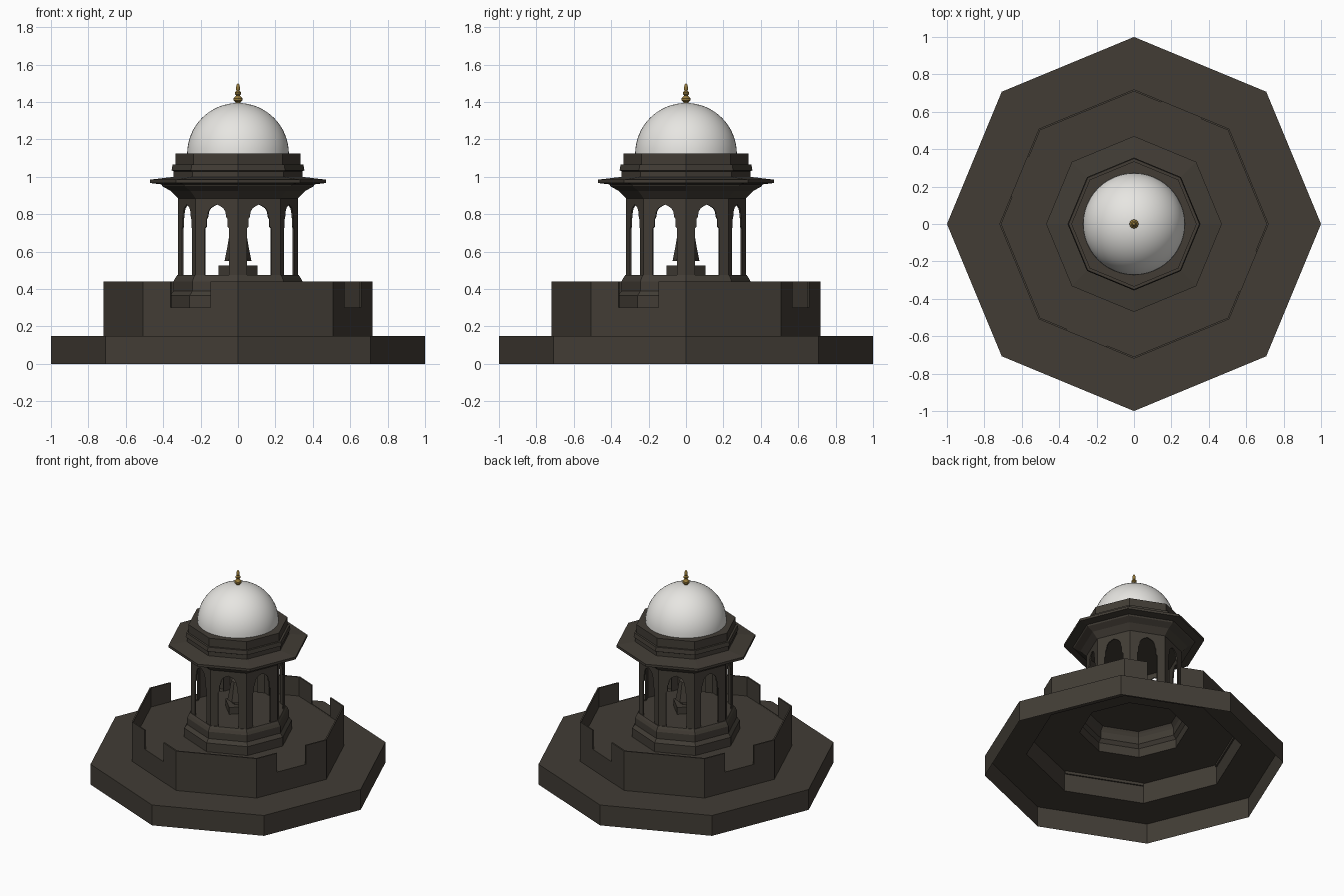
import bpy, bmesh, math

if "Cube" in bpy.data.objects:
    bpy.data.objects.remove(bpy.data.objects["Cube"])

def material(name, rgb):
    m = bpy.data.materials.new(name)
    m.diffuse_color = (*rgb, 1)
    m.use_nodes = True
    m.node_tree.nodes["Principled BSDF"].inputs["Base Color"].default_value = m.diffuse_color
    return m

STONE = material("dark_stone", (0.054, 0.046, 0.036))
WHITE = material("white_marble", (0.80, 0.79, 0.76))
GOLD = material("gold", (0.30, 0.19, 0.04))

def finish(bm, name, mat, smooth=False):
    bmesh.ops.remove_doubles(bm, verts=bm.verts, dist=0.0002)
    me = bpy.data.meshes.new(name)
    bm.to_mesh(me)
    bm.free()
    me.materials.append(mat)
    ob = bpy.data.objects.new(name, me)
    bpy.context.collection.objects.link(ob)
    if smooth:
        bpy.ops.object.select_all(action='DESELECT')
        ob.select_set(True)
        bpy.context.view_layer.objects.active = ob
        bpy.ops.object.shade_smooth_by_angle(angle=math.radians(40))
    return ob

def lathe(name, profile, mat, n=8, smooth=False):
    """Turn (radius, z) points, listed from the outside bottom upward."""
    bm = bmesh.new()
    rings = []
    for r, z in profile:
        r = max(r, 0.00005)
        rings.append([bm.verts.new((r * math.cos(2 * math.pi * i / n),
                                    r * math.sin(2 * math.pi * i / n), z)) for i in range(n)])
    for a, b in zip(rings, rings[1:]):
        for i in range(n):
            j = (i + 1) % n
            bm.faces.new((a[i], a[j], b[j], b[i]))
    return finish(bm, name, mat, smooth)

def panels(name, radius, thick, outline_for, mat):
    """Upright plates on the eight sides; outline_for(side, half_width) gives (u, z) points."""
    bm = bmesh.new()
    half = radius * math.sin(math.pi / 8)
    apothem = radius * math.cos(math.pi / 8)
    for k in range(8):
        a = math.radians(22.5 + 45 * k)
        c, s = math.cos(a), math.sin(a)
        pts = outline_for(k, half)
        ki = (apothem - thick) / apothem
        outer = [bm.verts.new((apothem * c - u * s, apothem * s + u * c, z)) for u, z in pts]
        inner = [bm.verts.new(((apothem - thick) * c - u * ki * s,
                               (apothem - thick) * s + u * ki * c, z)) for u, z in pts]
        bm.faces.new(outer)
        bm.faces.new(inner[::-1])
        for i in range(len(pts)):
            j = (i + 1) % len(pts)
            bm.faces.new((outer[j], outer[i], inner[i], inner[j]))
    return finish(bm, name, mat)

# Hollow stepped platform with the plinth of the pavilion
lathe("platform", [(1, 0), (1, 0.15), (0.72, 0.15), (0.72, 0.30), (0.365, 0.30),
                   (0.365, 0.365), (0.345, 0.39), (0.345, 0.44), (0.335, 0.46),
                   (0.325, 0.475), (0, 0.475)], STONE)

# Thin parapet, with a gap in every other side
def parapet_outline(k, h):
    if k % 2 == 0:
        return [(-h, 0.30), (h, 0.30), (h, 0.44), (-h, 0.44)]
    w = 0.116
    return [(-h, 0.28), (h, 0.28), (h, 0.44), (w, 0.44), (w, 0.301),
            (-w, 0.301), (-w, 0.44), (-h, 0.44)]

panels("parapet", 0.72, 0.01, parapet_outline, STONE)

# Pavilion walls with cusped arches
ARCH = [(0.07, 0.475), (0.07, 0.725), (0.061, 0.735), (0.061, 0.775), (0.054, 0.785),
        (0.050, 0.812), (0.038, 0.832), (0.020, 0.843)]

def arch_outline(k, h):
    right = [(h, 0.475), (h, 0.89), (-h, 0.89), (-h, 0.475)]
    left = [(-u, z) for u, z in ARCH]
    return right + left + [(0, 0.852)] + ARCH[::-1]

panels("arcade", 0.32, 0.008, arch_outline, STONE)

# Cove, eave and drum
lathe("roof", [(0, 0.885), (0.32, 0.885), (0.335, 0.90), (0.36, 0.925), (0.405, 0.95),
               (0.41, 0.96), (0.47, 0.967), (0.47, 0.985), (0.345, 1.0), (0.345, 1.03),
               (0.355, 1.035), (0.35, 1.065), (0.335, 1.065), (0.335, 1.125), (0, 1.125)], STONE)

# Dome
R = 0.272
lathe("dome", [(R * math.cos(t * math.pi / 32), 1.123 + R * math.sin(t * math.pi / 32))
               for t in range(17)], WHITE, 48, True)

# Finial
lathe("finial", [(0.012, 1.385), (0.014, 1.40), (0.024, 1.408), (0.024, 1.42), (0.012, 1.432),
                 (0.010, 1.436), (0.017, 1.443), (0.017, 1.451), (0.008, 1.46),
                 (0.011, 1.468), (0.011, 1.478), (0.007, 1.493), (0, 1.50)], GOLD, 16, True)

# Figure on a small pedestal inside
lathe("pedestal", [(0.103, 0.475), (0.103, 0.525), (0, 0.525)], STONE, 4)
lathe("figure", [(0.042, 0.525), (0.042, 0.55), (0.072, 0.55), (0.058, 0.62), (0.046, 0.69),
                 (0.022, 0.71), (0.028, 0.735), (0.018, 0.765), (0, 0.78)], STONE, 8)
